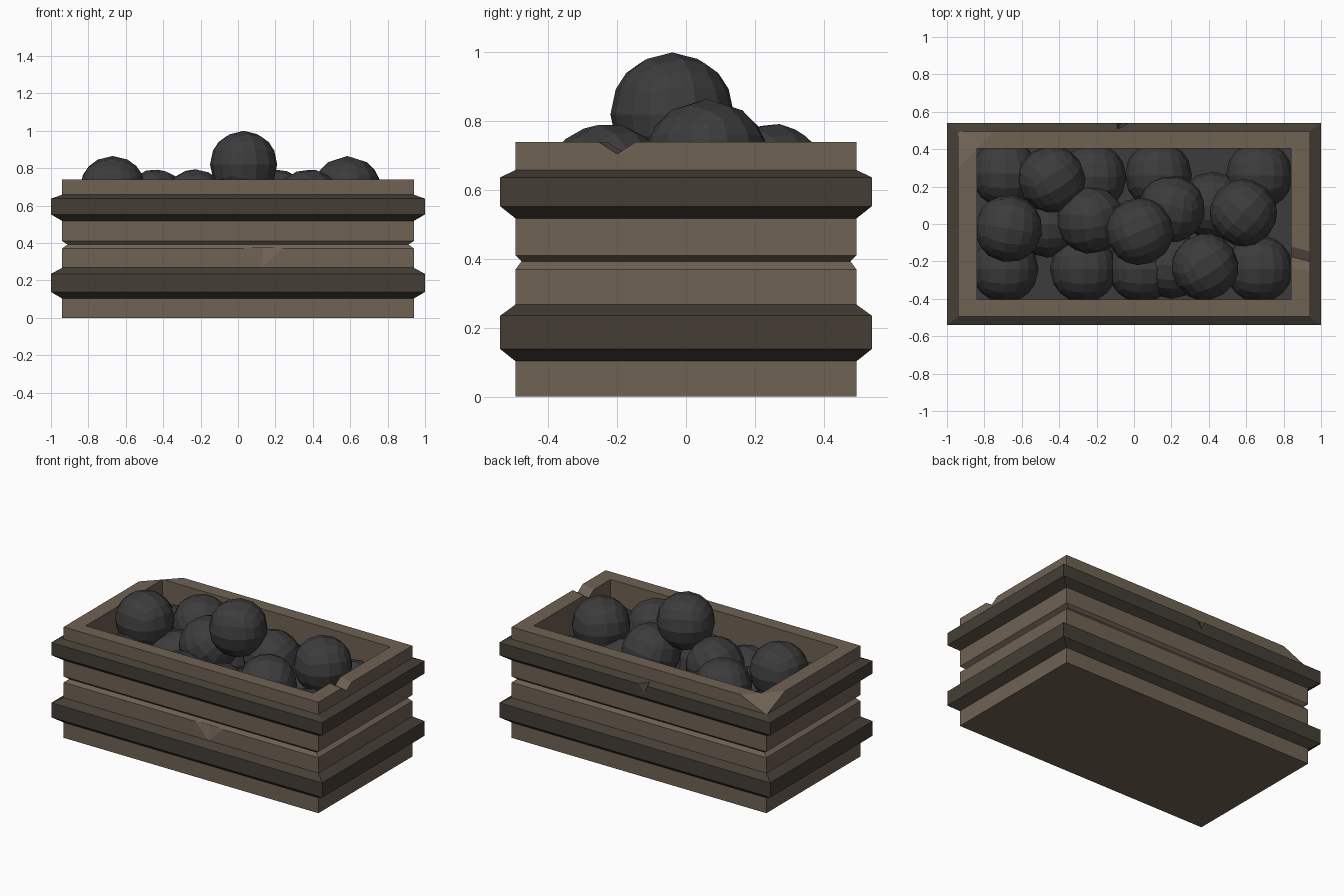
import bpy, bmesh, random
from mathutils import Euler, Vector

if "Cube" in bpy.data.objects:
    bpy.data.objects.remove(bpy.data.objects["Cube"])

random.seed(4)


def material(name, rgb):
    m = bpy.data.materials.new(name)
    m.diffuse_color = (*rgb, 1)
    m.use_nodes = True
    m.node_tree.nodes["Principled BSDF"].inputs["Base Color"].default_value = m.diffuse_color
    return m


WOOD = material("wood", (0.16, 0.122, 0.088))
DARK = material("dark_wood", (0.058, 0.048, 0.035))
COAL = material("coal", (0.045, 0.045, 0.046))


def make_object(name, bm, mat=None):
    bmesh.ops.recalc_face_normals(bm, faces=bm.faces)
    me = bpy.data.meshes.new(name)
    bm.to_mesh(me)
    bm.free()
    if mat:
        me.materials.append(mat)
    ob = bpy.data.objects.new(name, me)
    bpy.context.collection.objects.link(ob)
    return ob


def loft(name, rings, mat, closed=False):
    """Join rectangles (half x, half y, z); capped ends, or a closed hoop."""
    bm = bmesh.new()
    loops = [[bm.verts.new((sx * x, sy * y, z))
              for sx, sy in ((-1, -1), (1, -1), (1, 1), (-1, 1))]
             for x, y, z in rings]
    pairs = list(zip(loops, loops[1:]))
    if closed:
        pairs.append((loops[-1], loops[0]))
    else:
        bm.faces.new(loops[0])
        bm.faces.new(loops[-1])
    for a, b in pairs:
        for i in range(4):
            j = (i + 1) % 4
            bm.faces.new((a[i], a[j], b[j], b[i]))
    return make_object(name, bm, mat)


def chip(target, points):
    """Cut a convex chip out of a part."""
    bm = bmesh.new()
    for p in points:
        bm.verts.new(p)
    bmesh.ops.convex_hull(bm, input=bm.verts)
    cutter = make_object("chip_cutter", bm)
    cutter.hide_render = True
    mod = target.modifiers.new("chip", 'BOOLEAN')
    mod.operation = 'DIFFERENCE'
    mod.solver = 'EXACT'
    mod.object = cutter
    bpy.context.view_layer.objects.active = target
    bpy.ops.object.modifier_apply(modifier=mod.name)
    bpy.data.objects.remove(cutter)


# Crate body: grooved outside, rim, hollow inside
body = loft("crate_body", [
    (0.94, 0.495, 0), (0.94, 0.495, 0.37), (0.912, 0.478, 0.393),
    (0.94, 0.495, 0.41), (0.94, 0.495, 0.74), (0.84, 0.405, 0.74),
    (0.84, 0.405, 0.06)], WOOD)

# Dark bands around the crate
bands = []
for name, zs in (("lower_band", (0.10, 0.138, 0.235, 0.27)),
                 ("upper_band", (0.515, 0.553, 0.637, 0.66))):
    bands.append(loft(name, [
        (0.90, 0.455, zs[0]), (0.935, 0.492, zs[0]), (1.0, 0.54, zs[1]),
        (1.0, 0.54, zs[2]), (0.935, 0.492, zs[3]), (0.90, 0.455, zs[3])],
        DARK, closed=True))

# Chips: right rim notch, back left corner, front dent, back band nick
chip(body, [(0.80, -0.25, 0.76), (0.80, -0.08, 0.76), (0.80, -0.165, 0.705),
            (1.0, -0.30, 0.76), (1.0, -0.13, 0.76), (1.0, -0.215, 0.705)])
chip(body, [(-0.75, 0.495, 0.74), (-0.94, 0.30, 0.74), (-0.94, 0.495, 0.655),
            (-0.99, 0.545, 0.77)])
chip(body, [(0.03, -0.495, 0.372), (0.24, -0.495, 0.372),
            (0.13, -0.495, 0.27), (0.13, -0.47, 0.372), (0.13, -0.53, 0.36)])
chip(bands[1], [(-0.12, 0.56, 0.67), (0.04, 0.56, 0.67),
                (-0.09, 0.50, 0.67), (-0.06, 0.56, 0.54)])

# Coal bed filling the crate
loft("coal_bed", [(0.839, 0.404, 0.061), (0.839, 0.404, 0.42)], COAL)


# Coal lumps: faceted cube-based balls
def lump(name, x, y, z, rot, r=0.18):
    bm = bmesh.new()
    bmesh.ops.create_cube(bm, size=2)
    bmesh.ops.subdivide_edges(bm, edges=bm.edges[:], cuts=3, use_grid_fill=True)
    for v in bm.verts:
        v.co = v.co.normalized() * r
    turn = Euler(rot).to_matrix()
    for v in bm.verts:
        v.co = turn @ v.co + Vector((x, y, z))
    make_object(name, bm, COAL)


top = [(0.03, -0.04, 0.82), (-0.67, -0.025, 0.685), (0.585, 0.06, 0.685)]
middle = [(-0.44, 0.24), (0.38, -0.23), (0.20, 0.08), (-0.23, 0.02)]
bottom = [(-0.69, 0.27), (-0.22, 0.25), (0.13, 0.26), (0.67, 0.26),
          (-0.69, -0.24), (-0.27, -0.24), (0.04, -0.24), (0.67, -0.24),
          (-0.46, 0.0), (0.42, 0.1), (0.2, -0.22)]
for i, p in enumerate(top):
    lump(f"top_coal_{i + 1}", *p, (0, 0, 0.4 + i))
for i, (x, y) in enumerate(middle):
    lump(f"middle_coal_{i + 1}", x, y, 0.615,
         [random.uniform(0, 1.5) for _ in range(3)])
for i, (x, y) in enumerate(bottom):
    lump(f"bottom_coal_{i + 1}", x, y, 0.47, (0, 0, 0))
